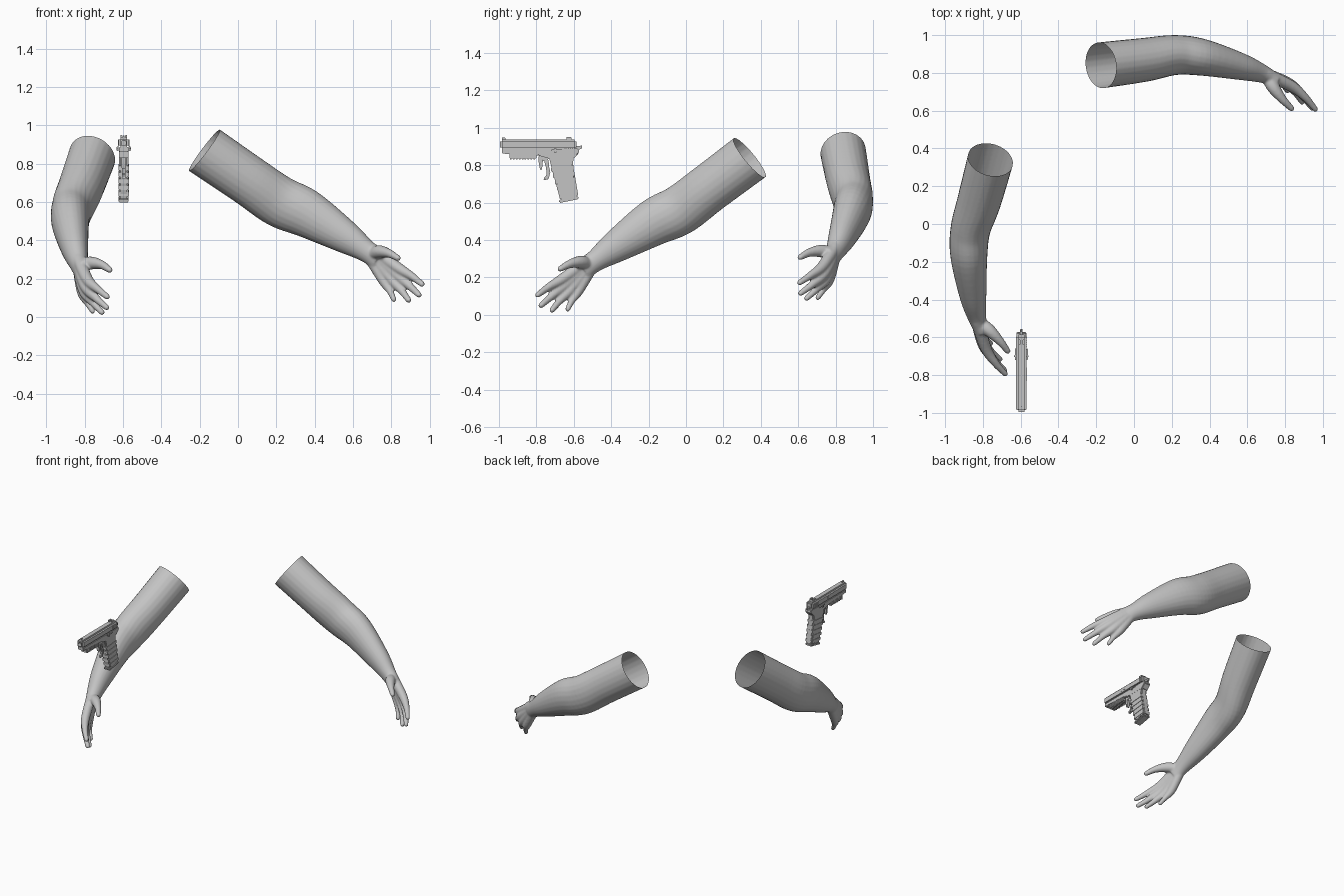
import bpy, bmesh, math
from mathutils import Vector, Matrix

cube = bpy.data.objects.get("Cube")
if cube:
    bpy.data.objects.remove(cube, do_unlink=True)

grey = bpy.data.materials.new("plain grey")
grey.use_nodes = True
grey.diffuse_color = (0.55, 0.55, 0.55, 1)
grey.node_tree.nodes["Principled BSDF"].inputs["Base Color"].default_value = grey.diffuse_color


def add_object(name, mesh, angle=30):
    obj = bpy.data.objects.new(name, mesh)
    bpy.context.collection.objects.link(obj)
    mesh.materials.clear()
    mesh.materials.append(grey)
    bpy.ops.object.select_all(action='DESELECT')
    obj.select_set(True)
    bpy.context.view_layer.objects.active = obj
    bpy.ops.object.shade_smooth_by_angle(angle=math.radians(angle))
    return obj


def spline(points, steps=6):
    """Smooth path through tuples, radii included."""
    p = [Vector(q) for q in points]
    p = [2 * p[0] - p[1]] + p + [2 * p[-1] - p[-2]]
    out = []
    for i in range(1, len(p) - 2):
        a, b, c, d = p[i - 1:i + 3]
        for s in range(steps):
            t = s / steps
            out.append(0.5 * (2 * b + (c - a) * t + (2 * a - 5 * b + 4 * c - d) * t**2
                              + (3 * b - a - 3 * c + d) * t**3))
    return out + [p[-2]]


def loft(bm, stations, sides=24, round_end=False):
    """Closed tube; each station is x, y, z, side radius, upright radius."""
    pts = spline([(Vector(s).to_tuple() if len(s) == 5 else (*s, s[3])) for s in stations])
    if round_end:
        # hemispherical tip
        end, d = pts[-1], (pts[-1] - pts[-2]).xyz.normalized()
        for a in (30, 55, 75, 86):
            c, s = math.cos(math.radians(a)), math.sin(math.radians(a))
            pts.append(Vector((*(end.xyz + d * end[3] * s), end[3] * c, end[4] * c)))
    rings = []
    for i, p in enumerate(pts):
        t = (pts[min(i + 1, len(pts) - 1)].xyz - pts[max(i - 1, 0)].xyz).normalized()
        side = t.cross(Vector((0, 0, 1))).normalized()
        up = side.cross(t)
        rings.append([bm.verts.new(p.xyz + side * p[3] * math.cos(a) + up * p[4] * math.sin(a))
                      for a in (math.tau * k / sides for k in range(sides))])
    for r, q in zip(rings, rings[1:]):
        for k in range(sides):
            n = (k + 1) % sides
            bm.faces.new((r[k], r[n], q[n], q[k]))
    bm.faces.new(rings[0])
    bm.faces.new(rings[-1])


# Arm: shoulder end to wrist
arm = [(-.735, .43, .908, .122, .135), (-.76, .34, .84, .122, .135),
       (-.82, .12, .675, .116, .132), (-.866, -.03, .562, .106, .134),
       (-.874, -.17, .495, .098, .126), (-.853, -.375, .365, .072, .087),
       (-.832, -.49, .285, .050, .058), (-.812, -.555, .24, .036, .062)]
# Fingers: wrist start, knuckle, middle joint, tip
fingers = [
    [(-.832, -.51, .30, .034), (-.785, -.655, .195, .030), (-.735, -.735, .148, .021), (-.682, -.793, .106, .015)],
    [(-.832, -.51, .28, .034), (-.795, -.645, .160, .030), (-.740, -.720, .098, .021), (-.685, -.775, .050, .015)],
    [(-.832, -.51, .27, .034), (-.803, -.615, .138, .030), (-.757, -.675, .075, .020), (-.710, -.716, .025, .015)],
    [(-.832, -.50, .26, .032), (-.812, -.575, .130, .028), (-.785, -.610, .075, .018), (-.758, -.632, .031, .014)],
    [(-.825, -.52, .27, .036), (-.765, -.565, .282, .034), (-.710, -.620, .272, .023), (-.669, -.672, .246, .016)]]

bm = bmesh.new()
loft(bm, arm)
for f in fingers:
    loft(bm, f, 16, True)
bmesh.ops.recalc_face_normals(bm, faces=bm.faces)
mesh = bpy.data.meshes.new("right_arm")
bm.to_mesh(mesh)
bm.free()
right_arm = add_object("right_arm", mesh)

# Fuse the hand to the arm and soften the joins
fuse = right_arm.modifiers.new("fuse", 'REMESH')
fuse.mode = 'VOXEL'
fuse.voxel_size = 0.006
soften = right_arm.modifiers.new("soften", 'SMOOTH')
soften.factor = 0.5
soften.iterations = 6
for m in ("fuse", "soften"):
    bpy.ops.object.modifier_apply(modifier=m)

# Cut the upper end open
mesh = right_arm.data
shoulder = Vector((-.76, .34, .84))
bm = bmesh.new()
bm.from_mesh(mesh)
bmesh.ops.bisect_plane(bm, geom=bm.verts[:] + bm.edges[:] + bm.faces[:], plane_co=shoulder,
                       plane_no=Vector((.22, .75, .62)), clear_outer=True)
bm.to_mesh(mesh)
bm.free()
mesh.materials.clear()
mesh.materials.append(grey)
mesh.shade_smooth()

# Left arm: mirrored, turned and raised a little
swap = Matrix(((0, -1, 0, 0), (-1, 0, 0, 0), (0, 0, 1, 0), (0, 0, 0, 1)))
place = (Matrix.Translation((-.175, .84, .87)) @ Matrix.Rotation(math.radians(-7.7), 4, 'Z')
         @ Matrix.Rotation(math.radians(-1.8), 4, 'Y') @ swap @ Matrix.Translation(-shoulder))
left_mesh = mesh.copy()
left_mesh.transform(place)
left_mesh.flip_normals()
left_arm = bpy.data.objects.new("left_arm", left_mesh)
bpy.context.collection.objects.link(left_arm)

# Pistol parts
GX = -.596


def prism(name, outline, width, bevel=0.004, x=GX):
    """Side outline of y, z points extruded across x."""
    bm = bmesh.new()
    face = bm.faces.new([bm.verts.new((x - width / 2, y, z)) for y, z in outline])
    new = bmesh.ops.extrude_face_region(bm, geom=[face])["geom"]
    bmesh.ops.translate(bm, vec=(width, 0, 0), verts=[v for v in new if isinstance(v, bmesh.types.BMVert)])
    bmesh.ops.recalc_face_normals(bm, faces=bm.faces)
    if bevel:
        bmesh.ops.bevel(bm, geom=bm.edges[:], offset=bevel, segments=2, affect='EDGES', clamp_overlap=True)
    me = bpy.data.meshes.new(name)
    bm.to_mesh(me)
    bm.free()
    return add_object(name, me)


def box(name, y0, y1, z0, z1, width, bevel=0.003, x=GX):
    return prism(name, [(y0, z0), (y1, z0), (y1, z1), (y0, z1)], width, bevel, x)


def rod(name, y0, y1, z, r):
    bm = bmesh.new()
    bmesh.ops.create_cone(bm, cap_ends=True, segments=20, radius1=r, radius2=r, depth=y1 - y0,
                          matrix=Matrix.Translation((GX, (y0 + y1) / 2, z)) @ Matrix.Rotation(math.pi / 2, 4, 'X'))
    me = bpy.data.meshes.new(name)
    bm.to_mesh(me)
    bm.free()
    return add_object(name, me)


# Slide with a bored muzzle
slide = box("slide", -.995, -.585, .882, .938, .056, .012)
bore = rod("bore_cutter", -1.05, -.93, .908, .013)
bore.hide_render = True
bore.hide_viewport = True
cut = slide.modifiers.new("bore", 'BOOLEAN')
cut.object = bore
cut.solver = 'EXACT'
box("front_sight", -.985, -.965, .93, .947, .01, .002)
for s in (-1, 1):
    box("rear_sight", -.64, -.612, .93, .95, .012, .002, GX + s * .012)
    box("slide_stop", -.72, -.66, .874, .884, .008, .002, GX + s * .031)
    box("safety_lever", -.705, -.693, .866, .89, .012, .002, GX + s * .032)
    box("ejection_port", -.83, -.76, .905, .925, .004, 0, GX + s * .0275)
    for k in range(6):
        box("slide_ridge", -.65 + k * .01, -.645 + k * .01, .89, .925, .004, 0, GX + s * .028)

# Frame, rail and hammer
prism("frame", [(-.985, .862), (-.79, .852), (-.73, .835), (-.60, .835), (-.57, .868),
                (-.575, .888), (-.985, .888)], .05)
box("rail", -.945, -.80, .836, .866, .042)
for k in range(9):
    box("rail_rib", -.94 + k * .0155, -.932 + k * .0155, .830, .86, .05, .001)
prism("hammer", [(-.60, .885), (-.565, .885), (-.556, .89), (-.556, .908), (-.566, .902), (-.60, .905)], .014, .002)

# Trigger and guard
prism("trigger_guard", [(-.785, .86), (-.735, .855), (-.735, .83), (-.765, .825), (-.77, .775),
                        (-.78, .775), (-.79, .83)], .024, .003)
prism("trigger", [(-.76, .83), (-.735, .83), (-.732, .79), (-.725, .765), (-.735, .725),
                  (-.762, .72), (-.758, .735), (-.745, .745), (-.748, .785)], .018, .003)

# Grip with raised bands and a base plate
prism("grip", [(-.735, .85), (-.60, .85), (-.605, .80), (-.593, .74), (-.575, .63),
               (-.672, .61), (-.695, .70), (-.715, .77)], .048, .008)
for k in range(5):
    z = .785 - k * .034
    f, b = -.722 + k * .0105, -.602 + k * .0055
    prism("grip_band", [(f, z - .02), (b, z - .008), (b, z + .016), (f, z + .004)], .054, .003)
prism("base_plate", [(-.677, .598), (-.575, .618), (-.574, .634), (-.680, .614)], .052, .004)
